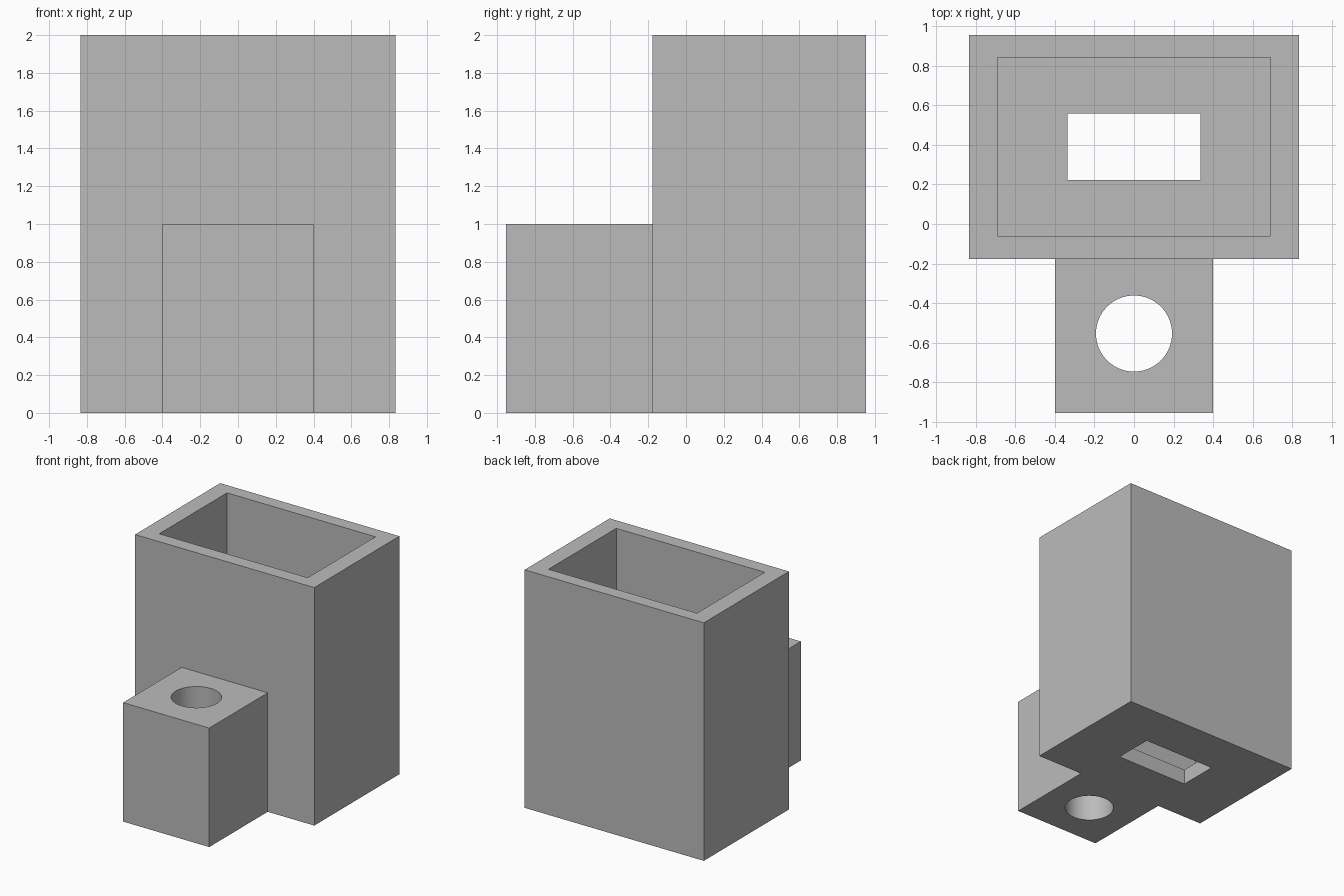
import bpy
import math

cube = bpy.data.objects.get("Cube")
if cube:
    bpy.data.objects.remove(cube, do_unlink=True)

# Single grey material
grey = bpy.data.materials.new("plain grey")
grey.use_nodes = True
GREY = (0.5, 0.5, 0.5, 1)
grey.diffuse_color = GREY
grey.node_tree.nodes["Principled BSDF"].inputs["Base Color"].default_value = GREY


def box(name, low, high):
    """Axis-aligned box between two corners."""
    centre = [(a + b) / 2 for a, b in zip(low, high)]
    bpy.ops.mesh.primitive_cube_add(size=1, location=centre)
    ob = bpy.context.object
    ob.name = name
    ob.scale = [b - a for a, b in zip(low, high)]
    bpy.ops.object.transform_apply(location=True, rotation=False, scale=True)
    ob.data.materials.append(grey)
    return ob


def combine(target, tool, operation):
    """Apply a boolean and discard the tool object."""
    mod = target.modifiers.new(operation.lower(), 'BOOLEAN')
    mod.operation = operation
    mod.solver = 'EXACT'
    mod.object = tool
    bpy.ops.object.select_all(action='DESELECT')
    target.select_set(True)
    bpy.context.view_layer.objects.active = target
    bpy.ops.object.modifier_apply(modifier=mod.name)
    bpy.data.objects.remove(tool, do_unlink=True)


FLOOR = 0.13

# Tall housing with a lower block joined to its front wall
housing = box("housing", (-0.833, -0.177, 0), (0.833, 0.953, 2))
block = box("front_block", (-0.4, -0.953, 0), (0.4, -0.12, 1))
combine(housing, block, 'UNION')

# Open-topped cavity, then the slot through its floor
cavity = box("cavity", (-0.69, -0.06, FLOOR), (0.69, 0.84, 2.2))
combine(housing, cavity, 'DIFFERENCE')
slot = box("floor_slot", (-0.335, 0.222, -0.2), (0.335, 0.557, 0.4))
combine(housing, slot, 'DIFFERENCE')

# Round bore through the front block
bpy.ops.mesh.primitive_cylinder_add(vertices=64, radius=0.192, depth=2,
                                    location=(0, -0.553, 0.5))
bore = bpy.context.object
bore.name = "bore"
bore.data.materials.append(grey)
combine(housing, bore, 'DIFFERENCE')

bpy.ops.object.shade_smooth_by_angle(angle=math.radians(30))
